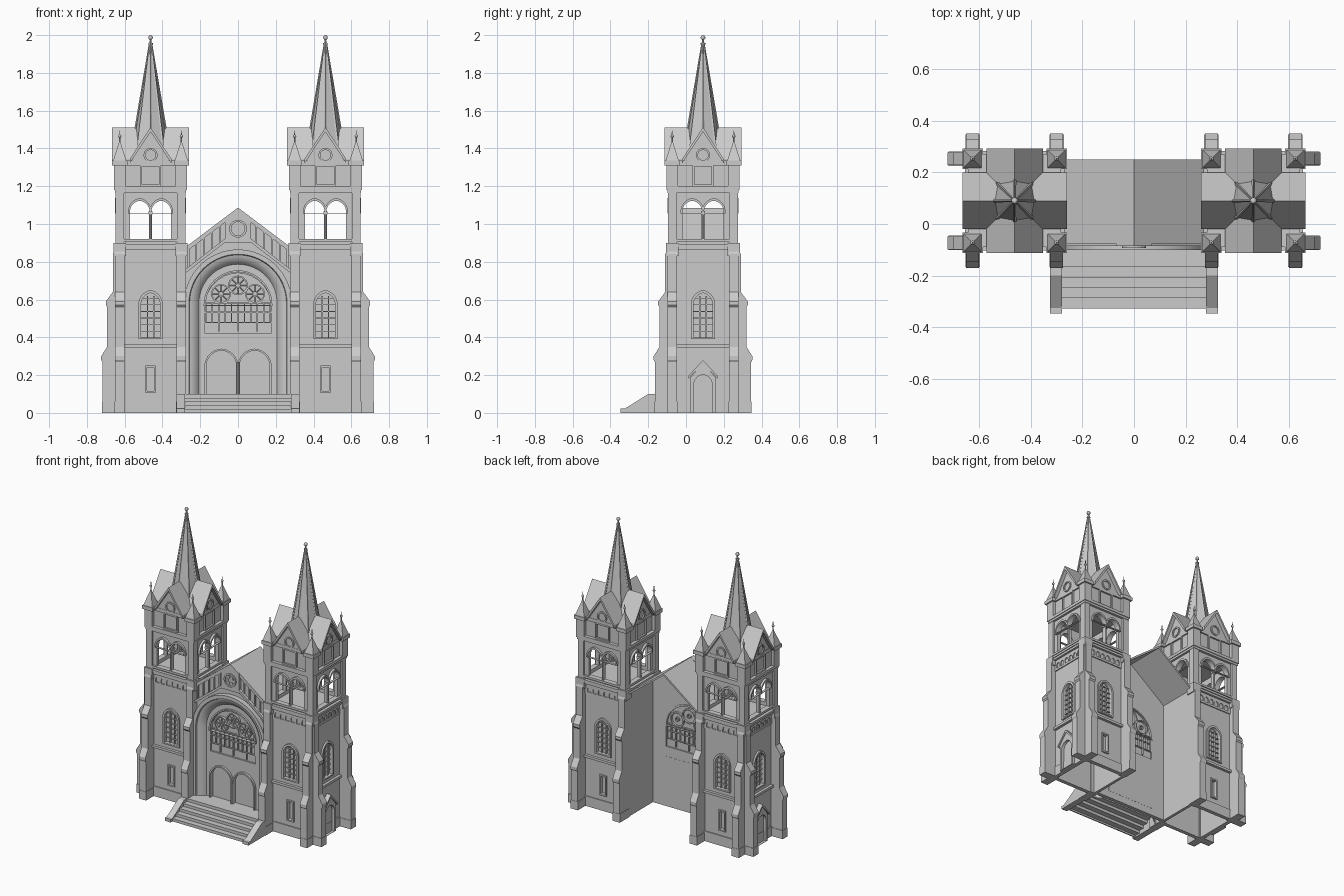
import bpy, bmesh
from math import pi, sin, cos, radians, atan2
from mathutils import Matrix, Vector

if "Cube" in bpy.data.objects:
    bpy.data.objects.remove(bpy.data.objects["Cube"])

CX, CY = 0.463, 0.09          # tower centre


def arch(w, z0, zs, h, cx=0, n=8):
    """Closed outline of an opening with a gothic (or round) head."""
    R = (w * w + h * h) / (2 * w)
    c, a = w - R, atan2(h, R - w)
    right = [(c + R * cos(a * i / n), zs + R * sin(a * i / n)) for i in range(n + 1)]
    left = [(-x, z) for x, z in reversed(right[:-1])]
    return [(cx + x, z) for x, z in [(-w, z0), (w, z0)] + right + left]


def rect(x0, x1, z0, z1):
    return [(x0, z0), (x1, z0), (x1, z1), (x0, z1)]


def circle(x, z, r, n=20):
    return [(x + r * cos(2 * pi * i / n), z + r * sin(2 * pi * i / n)) for i in range(n)]


def mir(pts):
    return [(-x, z) for x, z in pts]


class Part:
    """Collects shapes into one mesh."""
    def __init__(self, name):
        self.name, self.bm = name, bmesh.new()

    def plate(self, loops, y0, y1, M=Matrix()):
        # flat x-z outline with holes, extruded along y
        cu = bpy.data.curves.new("tmp", 'CURVE')
        cu.dimensions, cu.fill_mode, cu.extrude = '2D', 'BOTH', (y1 - y0) / 2
        for lp in loops:
            s = cu.splines.new('POLY')
            s.points.add(len(lp) - 1)
            for p, (x, z) in zip(s.points, lp):
                p.co = (x, z, 0, 1)
            s.use_cyclic_u = True
        ob = bpy.data.objects.new("tmp", cu)
        bpy.context.collection.objects.link(ob)
        dg = bpy.context.evaluated_depsgraph_get()
        me = bpy.data.meshes.new_from_object(ob.evaluated_get(dg))
        me.transform(M @ Matrix.Translation((0, (y0 + y1) / 2, 0)) @ Matrix.Rotation(pi / 2, 4, 'X'))
        self.bm.from_mesh(me)
        bpy.data.objects.remove(ob)
        bpy.data.curves.remove(cu)
        bpy.data.meshes.remove(me)
        return self

    def box(self, x0, x1, y0, y1, z0, z1):
        M = Matrix.Translation(((x0 + x1) / 2, (y0 + y1) / 2, (z0 + z1) / 2)) @ Matrix.Diagonal((x1 - x0, y1 - y0, z1 - z0, 1))
        bmesh.ops.create_cube(self.bm, size=1, matrix=M)
        return self

    def rod(self, p, q, r, r2=None, n=6):
        p, q = Vector(p), Vector(q)
        d = q - p
        M = Matrix.Translation((p + q) / 2) @ d.to_track_quat('Z', 'Y').to_matrix().to_4x4()
        bmesh.ops.create_cone(self.bm, cap_ends=True, segments=n, radius1=r,
                              radius2=r if r2 is None else r2, depth=d.length, matrix=M)
        return self

    def ball(self, p, r):
        bmesh.ops.create_uvsphere(self.bm, u_segments=10, v_segments=6, radius=r, matrix=Matrix.Translation(p))
        return self

    def done(self, mats=(Matrix(),), smooth=False):
        bmesh.ops.remove_doubles(self.bm, verts=self.bm.verts, dist=1e-5)
        bmesh.ops.recalc_face_normals(self.bm, faces=self.bm.faces)
        me = bpy.data.meshes.new(self.name)
        self.bm.to_mesh(me)
        me.shade_flat()
        if smooth:
            me.shade_smooth()
            me.set_sharp_from_angle(angle=radians(35))
        for M in mats:
            ob = bpy.data.objects.new(self.name, me)
            bpy.context.collection.objects.link(ob)
            ob.matrix_world = M


# placement of tower parts; each face is drawn facing -y and turned about the tower axis
def face(s, k):
    return Matrix.Translation((s * CX, CY, 0)) @ Matrix.Rotation(k * pi / 2, 4, 'Z')


whole = [face(s, 0) for s in (1, -1)]
every = [face(s, k) for s in (1, -1) for k in range(4)]
outer = [face(1, 1), face(-1, 3)]
inner = [face(1, 3), face(-1, 1)]
plain = [face(s, k) for s in (1, -1) for k in (0, 2)]

# lower tower walls with lancet window and slit
w = Part("tower_wall")
w.plate([rect(-.15, .15, 0, .88), arch(.05, .4, .575, .06), rect(-.018, .018, .115, .24)], -.165, -.145)
w.plate([arch(.064, .39, .575, .075), arch(.05, .4, .575, .06)], -.177, -.165)
w.plate([rect(-.06, .06, .1, .66)], -.15, -.145)
for x in (-.017, .017):
    w.box(x - .003, x + .003, -.162, -.15, .4, .62)
for i in range(6):
    w.box(-.05, .05, -.16, -.15, .43 + i * .035, .434 + i * .035)
w.box(-.14, .14, -.184, -.16, .345, .362).box(-.14, .14, -.172, -.16, 0, .07)
w.plate([rect(-.14, .14, .79, .87)] + [arch(.015, .805, .825, .018, -.105 + i * .042, 4) for i in range(6)], -.172, -.163)
w.done(plain + outer)
Part("inner_tower_wall").box(-.185, .185, -.185, -.165, 0, .87).done(inner)
Part("slit_window_frame").plate([rect(-.027, .027, .105, .25), rect(-.018, .018, .115, .24)], -.175, -.16).done(plain)

# side doors with gabled surround
d = Part("side_door")
d.plate([[(-.065, 0), (.065, 0), (.065, .19), (0, .265), (-.065, .19)], arch(.048, .002, .15, .052)], -.19, -.16)
d.box(-.055, .055, -.17, -.16, 0, .25 - .04)
for m in (lambda p: p, mir):
    d.plate([m([(0, .28), (.078, .195), (.078, .18), (0, .263)])], -.197, -.16)
d.done(outer)

# stepped buttresses
prof = [(.14, 0), (.255, 0), (.255, .27), (.261, .28), (.261, .3), (.23, .35), (.23, .56), (.237, .57),
        (.237, .59), (.2, .64), (.2, .84), (.185, .88), (.14, .88)]
b = Part("buttress")
for x0 in (-.188, .138):
    b.plate([prof], x0, x0 + .05, Matrix.Rotation(-pi / 2, 4, 'Z'))
    b.box(x0 - .003, x0 + .053, -.257, -.15, 0, .06)
b.done(plain + outer)

# corner piers, cornice slabs and pinnacles
c = Part("tower_corners_and_cornices")
for z0, z1, r in ((.865, .88, .187), (.88, .895, .193), (1.165, 1.18, .188), (1.18, 1.2, .193), (1.31, 1.335, .18)):
    c.box(-r, r, -r, r, z0, z1)
for sx in (-1, 1):
    for sy in (-1, 1):
        x, y = sx * .163, sy * .163
        c.box(x - .022, x + .022, y - .022, y + .022, 0, 1.2)
        c.box(x - .032, x + .032, y - .032, y + .032, .83, .9)
        c.box(x - .03, x + .03, y - .03, y + .03, 1.2, 1.31)
        c.box(x - .04, x + .04, y - .04, y + .04, 1.31, 1.335)
        v = [c.bm.verts.new((x + a * .035, y + e * .035, 1.335)) for a, e in ((-1, -1), (1, -1), (1, 1), (-1, 1))]
        t = c.bm.verts.new((x, y, 1.445))
        for i in range(4):
            c.bm.faces.new((v[i], v[(i + 1) % 4], t))
        c.rod((x, y, 1.42), (x, y, 1.495), .005, .002).ball((x, y, 1.465), .009)
c.done(whole)

# open belfry with paired arches
f = Part("belfry_arcade")
f.plate([rect(-.145, .145, .89, 1.17)] + [arch(.052, .92, 1.065, .058, x) for x in (-.057, .057)], -.172, -.148)
for x in (-.057, .057):
    f.plate([arch(.062, 1.055, 1.065, .072, x), arch(.052, 1.058, 1.065, .058, x)], -.187, -.17)
f.rod((0, -.172, .91), (0, -.172, 1.07), .007, n=8).box(-.01, .01, -.185, -.148, 1.05, 1.065)
f.box(-.145, .145, -.185, -.148, .905, .92)
f.done(every)

# upper panel stage and gable fronts
g = Part("tower_gable_front")
g.plate([rect(-.14, .14, 1.2, 1.32)], -.17, -.15)
g.plate([rect(-.055, .055, 1.2, 1.315), rect(-.045, .045, 1.21, 1.305)], -.182, -.165)
g.plate([[(-.11, 1.32), (.11, 1.32), (0, 1.495)]], -.178, -.16)
g.plate([circle(0, 1.365, .037), circle(0, 1.365, .027)], -.186, -.17)
for m in (lambda p: p, mir):
    g.plate([m([(0, 1.512), (.11, 1.345), (.11, 1.322), (0, 1.488)])], -.203, 0)
g.done(every)

# octagonal spires with ribs, small crockets and finial
s = Part("spire")
s.rod((0, 0, 1.33), (0, 0, 1.96), .105, .004, 8)
for i in range(8):
    a = i * pi / 4
    s.rod((.107 * cos(a), .107 * sin(a), 1.33), (.004 * cos(a), .004 * sin(a), 1.96), .008, .004, 4)
    if i % 2:
        for z in (1.56, 1.68, 1.8):
            p, q = [(cos(a) * .172 * (1.965 - h), sin(a) * .172 * (1.965 - h), h) for h in (z, z + .03)]
            s.rod(p, q, .005, .003, 4)
s.rod((0, 0, 1.94), (0, 0, 1.98), .008, .004).rod((0, 0, 1.95), (0, 0, 1.957), .012, n=8)
s.ball((0, 0, 1.987), .013)
s.done(whole)

# nave roof
r = Part("nave_roof")
for m in (lambda p: p, mir):
    r.plate([m([(0, 1.085), (.285, .87), (.285, .855), (0, 1.07)])], -.065, .25)
r.done()

# rear portal wall with doors and the great window
B = -.055                      # front of the rear wall
DOORS = (-.088, .088)
n = Part("portal_back_wall")
n.plate([[(-.28, 0), (.28, 0), (.28, .865), (0, 1.075), (-.28, .865)], arch(.175, .42, .56, .18, 0, 12)] +
        [arch(.08, .1, .245, .085, x) for x in DOORS], B, B + .025)
n.plate([rect(-.19, .19, .35, .76)], B + .012, B + .015)
n.plate([rect(-.19, .19, .05, .35)], B + .015, B + .026)
for x in DOORS:
    n.plate([arch(.09, .095, .245, .095, x), arch(.08, .1, .245, .085, x)], B - .015, B)
n.rod((0, B - .012, .1), (0, B - .012, .27), .008, n=8)
n.done()

# window tracery
t = Part("great_window_tracery")
t.plate([arch(.182, .565, .57, .185, 0, 12), arch(.17, .57, .575, .17, 0, 12)], -.012, .03)
for i in range(11):
    x = -.17 + i * .034
    t.box(x - .003, x + .003, 0, .026, .43 if i % 3 == 2 else .475, .585)
for z in (.475, .53, .58):
    t.box(-.175, .175, .002, .024, z, z + .006)
for cx, cz in ((0, .675), (-.09, .63), (.09, .63)):
    t.plate([circle(cx, cz, .052), circle(cx, cz, .044)], -.004, .028)
    t.plate([circle(cx, cz, .016, 10), circle(cx, cz, .01, 10)], 0, .026)
    for i in range(8):
        u, v = cos(i * pi / 4), sin(i * pi / 4)
        t.rod((cx + .015 * u, .006, cz + .015 * v), (cx + .046 * u, .006, cz + .046 * v), .003, n=4)
t.done([Matrix.Translation((0, B, 0))])

# moulded portal arch swept from jamb to jamb
p = Part("portal_arch")
rows = []
for rad, y in ((.285, -.04), (.285, -.1), (.26, -.1), (.256, -.09), (.248, -.088), (.236, -.083), (.224, -.075),
               (.214, -.065), (.207, -.055)):
    path = [(rad, 0)] + [(rad * cos(pi * i / 32), .58 + rad * sin(pi * i / 32)) for i in range(33)] + [(-rad, 0)]
    rows.append([p.bm.verts.new((x, y, z)) for x, z in path])
for a, e in zip(rows, rows[1:]):
    for i in range(len(a) - 1):
        p.bm.faces.new((a[i], a[i + 1], e[i + 1], e[i]))
p.done(smooth=True)

# front gable above the arch, with raking arcade and centre medallion
q = Part("front_gable")
cut = [(.275 * cos(pi * i / 24), .58 + .275 * sin(pi * i / 24)) for i in range(25)]
q.plate([[(-.285, .58), (-.285, .865), (0, 1.08), (.285, .865), (.285, .58)] + cut], -.065, -.05)
q.plate([[(-.068, .9), (.068, .9), (.068, 1.035), (0, 1.087), (-.068, 1.035)]], -.085, -.06)
q.plate([circle(0, .975, .047), circle(0, .975, .036)], -.093, -.08)
for i in range(6):
    q.plate([circle(.022 * cos(i * pi / 3), .975 + .022 * sin(i * pi / 3), .01, 8)], -.09, -.08)
for m in (lambda k: k, mir):
    q.plate([m([(0, 1.087), (.285, .872), (.285, .845), (0, 1.06)])], -.078, -.05)
    q.plate([m([(.065, .925), (.285, .755), (.285, .735), (.065, .905)])], -.085, -.05)
    for i in range(5):
        x = .09 + i * .042
        q.plate([m(rect(x, x + .01, .97 - x * .773, 1.07 - x * .755))], -.073, -.05)
q.done()

# entrance steps (folded strip) and sloping side walls
ROT = Matrix.Rotation(pi / 2, 4, 'Z')      # outline x becomes y
top = [(B + .01, .1), (-.167, .1)]
for i in range(4):
    y, z = -.167 - .04 * i, .08 - .02 * i
    top += [(y, z), (y - .04, z)]
top.append((-.327, 0))
under = [(y + .008, max(z - .008, 0)) for y, z in reversed(top)]
Part("entrance_steps").plate([top + under], -.283, .283, ROT).done()
k = Part("step_side_walls")
for x0 in (-.325, .28):
    k.plate([[(-.09, 0), (-.348, 0), (-.348, .022), (-.325, .022), (-.2, .1), (-.09, .1)]], -x0 - .045, -x0, ROT)
k.done()
